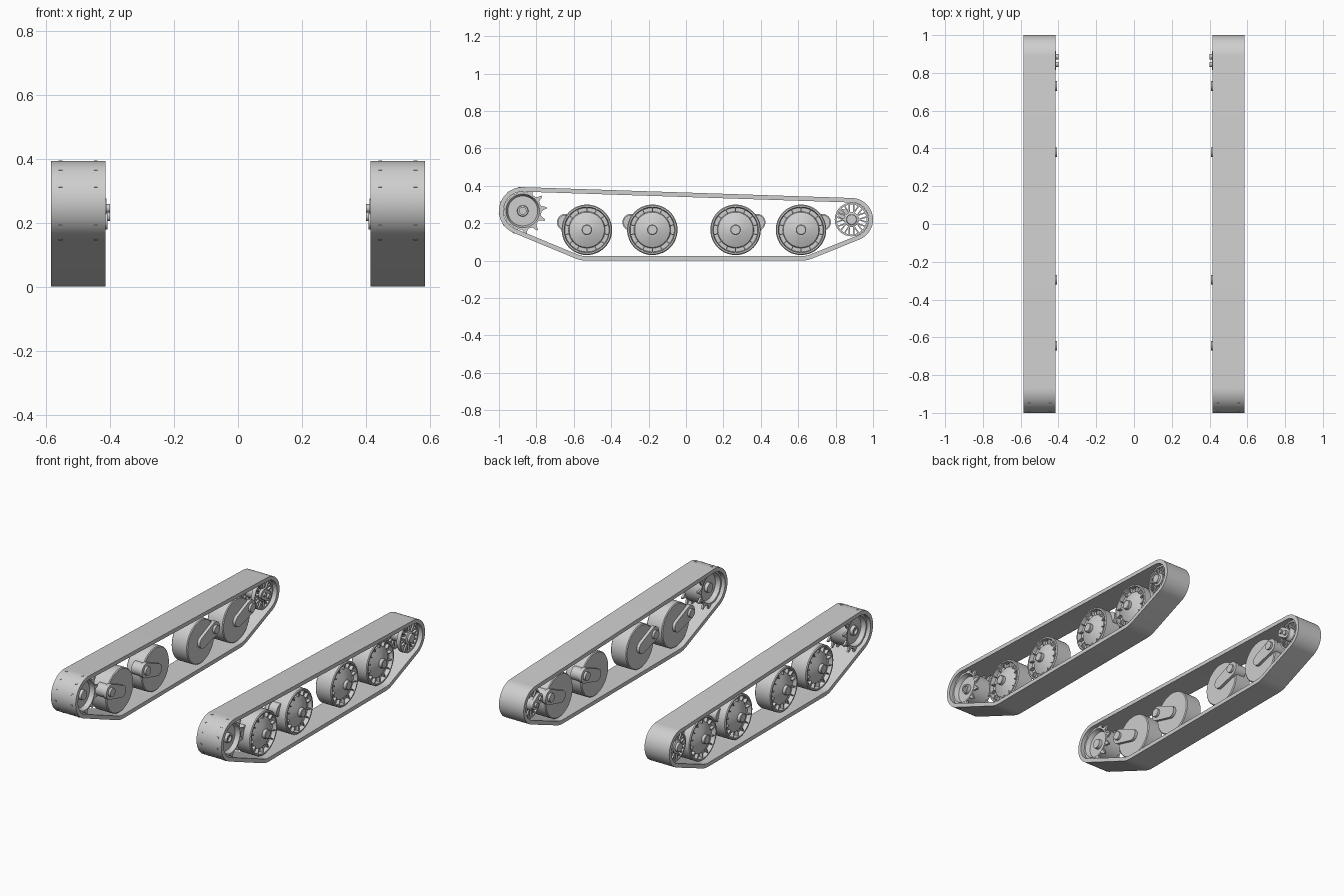
import bpy, bmesh
from math import sin, cos, pi, radians
from mathutils import Vector
from mathutils.geometry import convex_hull_2d

cube = bpy.data.objects.get("Cube")
if cube:
    bpy.data.objects.remove(cube, do_unlink=True)

steel = bpy.data.materials.new("light_grey_steel")
steel.use_nodes = True
COLOUR = (0.62, 0.62, 0.62, 1)
steel.diffuse_color = COLOUR
for node in steel.node_tree.nodes:
    if node.type == "BSDF_PRINCIPLED":
        node.inputs["Base Color"].default_value = COLOUR

# Centres (y, z) of the running gear
SPROCKET = (-0.873, 0.266)
IDLER = (0.885, 0.22)
WHEEL_Z = 0.165
WHEELS = [(-0.53, -1), (-0.18, -1), (0.265, 1), (0.615, 1)]  # y, arm direction
BAND = 0.024


def finish(bm, name, side):
    """Put the geometry on its side and make an object of it."""
    for v in bm.verts:
        v.co.x *= side
    bmesh.ops.recalc_face_normals(bm, faces=bm.faces)
    for f in bm.faces:
        f.smooth = True
    mesh = bpy.data.meshes.new(name)
    bm.to_mesh(mesh)
    bm.free()
    mesh.set_sharp_from_angle(angle=radians(32))
    mesh.materials.append(steel)
    prefix = "left_" if side > 0 else "right_"
    obj = bpy.data.objects.new(prefix + name, mesh)
    bpy.context.collection.objects.link(obj)


def lathe(bm, profile, centre, closed=False, steps=40):
    """Spin (x, radius) points about the axle."""
    y, z = centre
    verts = [bm.verts.new((x, y, z + r)) for x, r in profile]
    pairs = list(zip(verts, verts[1:]))
    if closed:
        pairs.append((verts[-1], verts[0]))
    edges = [bm.edges.new(p) for p in pairs]
    bmesh.ops.spin(bm, geom=verts + edges, cent=(0, y, z), axis=(1, 0, 0),
                   angle=2 * pi, steps=steps)
    bmesh.ops.remove_doubles(bm, verts=bm.verts, dist=1e-5)


def prism(bm, outline, x0, x1):
    """Extrude a (y, z) outline along x."""
    a = [bm.verts.new((x0, y, z)) for y, z in outline]
    b = [bm.verts.new((x1, y, z)) for y, z in outline]
    bm.faces.new(a)
    bm.faces.new(b)
    n = len(a)
    for i in range(n):
        j = (i + 1) % n
        bm.faces.new((a[i], a[j], b[j], b[i]))


def polar(centre, r, angle):
    return centre[0] + r * cos(angle), centre[1] + r * sin(angle)


def rod(bm, centre, r, x0, x1):
    lathe(bm, [(x0, 0), (x0, r), (x1, r), (x1, 0)], centre, steps=24)


def capsule(a, b, ra, rb):
    """Rounded lever outline around two centres."""
    pts = [Vector(polar(c, r, 2 * pi * k / 32))
           for c, r in ((a, ra), (b, rb)) for k in range(32)]
    return [pts[i] for i in convex_hull_2d(pts)]


def track_band(side):
    circles = [(SPROCKET, 0.127), ((WHEELS[0][0], WHEEL_Z), WHEEL_Z),
               ((WHEELS[-1][0], WHEEL_Z), WHEEL_Z), (IDLER, 0.115)]
    samples = [(c, r, 2 * pi * k / 96) for c, r in circles for k in range(96)]
    hull = convex_hull_2d([Vector(polar(*s)) for s in samples])
    bm = bmesh.new()
    rings = []
    for i in hull:
        c, r, a = samples[i]
        outer, inner = polar(c, r, a), polar(c, r - BAND, a)
        rings.append([bm.verts.new((x, *p)) for x, p in
                      ((0.415, outer), (0.585, outer), (0.585, inner), (0.415, inner))])
    for i, ring in enumerate(rings):
        nxt = rings[(i + 1) % len(rings)]
        for k in range(4):
            m = (k + 1) % 4
            bm.faces.new((ring[k], ring[m], nxt[m], nxt[k]))
    finish(bm, "track_band", side)


def road_wheel(number, y, side):
    c = (y, WHEEL_Z)
    bm = bmesh.new()
    # tyre, recessed rim, raised cone and hub cap
    lathe(bm, [(0.44, 0), (0.44, 0.13), (0.445, 0.135), (0.545, 0.135), (0.55, 0.13),
               (0.55, 0.122), (0.525, 0.118), (0.525, 0.098), (0.532, 0.094),
               (0.555, 0.04), (0.557, 0.028), (0.575, 0.028), (0.578, 0.024),
               (0.578, 0)], c, steps=48)
    # radial ribs in the rim recess
    ribs = 14
    for k in range(ribs):
        a = 2 * pi * (k + 0.5) / ribs
        prism(bm, [polar(c, 0.092, a - 0.03), polar(c, 0.122, a - 0.023),
                   polar(c, 0.122, a + 0.023), polar(c, 0.092, a + 0.03)], 0.52, 0.545)
    finish(bm, f"road_wheel_{number}", side)


def swing_arm(number, y, direction, side):
    axle, pivot = (y, WHEEL_Z), (y + direction * 0.115, 0.205)
    bm = bmesh.new()
    prism(bm, capsule(axle, pivot, 0.036, 0.045), 0.422, 0.445)
    rod(bm, pivot, 0.026, 0.408, 0.43)
    rod(bm, pivot, 0.04, 0.43, 0.5)
    finish(bm, f"swing_arm_{number}", side)


def sprocket(side):
    bm = bmesh.new()
    # dished drum with a hollow hub
    lathe(bm, [(0.445, 0), (0.445, 0.028), (0.465, 0.03), (0.465, 0.08), (0.438, 0.09),
               (0.438, 0.1), (0.562, 0.1), (0.562, 0.09), (0.535, 0.08), (0.535, 0.03),
               (0.555, 0.028), (0.555, 0.018), (0.54, 0.018), (0.54, 0)], SPROCKET)
    # two rows of teeth
    for x in (0.445, 0.555):
        for k in range(12):
            a = radians(7.5 + 30 * k)
            prism(bm, [polar(SPROCKET, r, a + d) for r, d in
                       ((0.095, -0.19), (0.112, -0.08), (0.129, -0.035),
                        (0.129, 0.035), (0.112, 0.08), (0.095, 0.19))],
                  x - 0.006, x + 0.006)
    finish(bm, "drive_sprocket", side)


def idler(side):
    bm = bmesh.new()
    lathe(bm, [(0.425, 0), (0.425, 0.03), (0.44, 0.04), (0.56, 0.04), (0.565, 0.028),
               (0.578, 0.026), (0.578, 0)], IDLER, steps=24)
    # two open rims carried on paired spokes
    spokes = 10
    for x in (0.455, 0.545):
        lathe(bm, [(x - 0.012, 0.08), (x + 0.012, 0.08), (x + 0.012, 0.09),
                   (x - 0.012, 0.09)], IDLER, closed=True)
        for k in range(spokes):
            a = 2 * pi * k / spokes
            for lean in (-0.17, 0.17):
                prism(bm, [polar(IDLER, 0.035, a - 0.1), polar(IDLER, 0.083, a + lean - 0.05),
                           polar(IDLER, 0.083, a + lean + 0.05), polar(IDLER, 0.035, a + 0.1)],
                      x - 0.008, x + 0.008)
    finish(bm, "idler_wheel", side)
    # tension crank behind the idler
    bm = bmesh.new()
    pivot = (0.845, 0.245)
    prism(bm, capsule(IDLER, pivot, 0.03, 0.03), 0.412, 0.43)
    rod(bm, pivot, 0.013, 0.4, 0.42)
    rod(bm, IDLER, 0.015, 0.4, 0.43)
    finish(bm, "idler_crank", side)


for side in (1, -1):
    track_band(side)
    sprocket(side)
    idler(side)
    for number, (y, direction) in enumerate(WHEELS, 1):
        road_wheel(number, y, side)
        swing_arm(number, y, direction, side)
